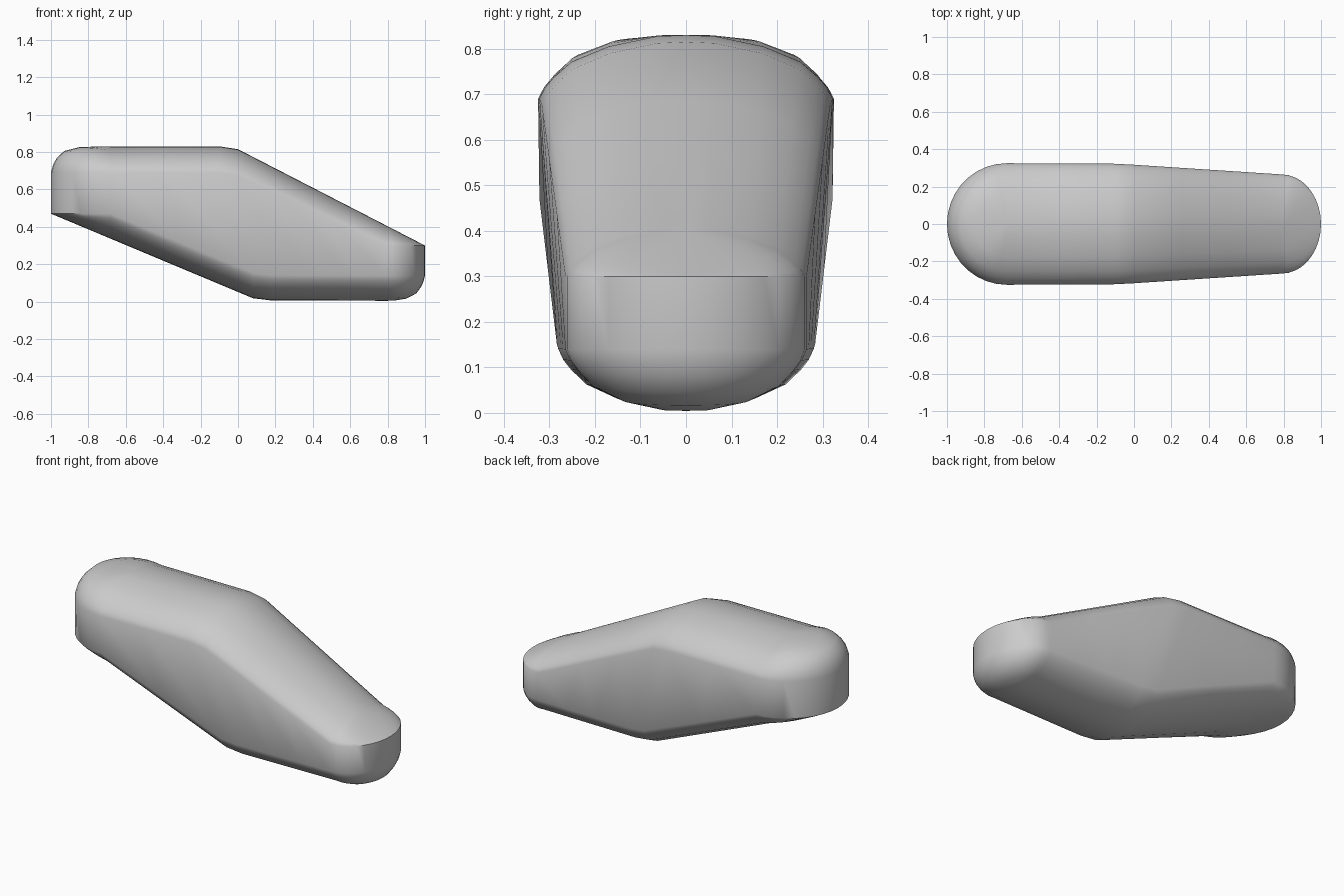
import bpy
import bmesh
import math

old = bpy.data.objects.get("Cube")
if old:
    bpy.data.objects.remove(old)

# Centre lines of the crown and the belly, as (x, z)
TOP_LINE = [(-1, 0.83), (-0.1, 0.83), (0.0, 0.815), (1, 0.30)]
LOW_LINE = [(-1, 0.47), (0.08, 0.018), (0.18, 0.006), (1, 0.004)]
# Half widths at the upper and the lower shoulder, as (x, y)
TOP_WIDTH = [(-0.68, 0.325), (-0.08, 0.322), (0.79, 0.265)]
LOW_WIDTH = [(-0.68, 0.322), (0.1, 0.283), (0.79, 0.265)]
# Crown section: share of the half width, share of the shoulder drop
CROWN = [(1, 1), (0.96, 0.82), (0.9, 0.66), (0.78, 0.42), (0.53, 0.18),
         (0.2, 0.02), (0, 0)]
BACK, FRONT = -0.68, 0.79
STEPS = 9


def lerp(points, x):
    for (x0, y0), (x1, y1) in zip(points, points[1:]):
        if x <= x1:
            return y0 + (y1 - y0) * max(0, (x - x0) / (x1 - x0))
    return points[-1][1]


def outline(stations, widths):
    """Closed rounded plan: (spine x, edge x, edge y, cap direction)."""
    right = []
    for i in range(STEPS):
        a = math.pi / 2 * i / STEPS
        c, s = math.cos(a), math.sin(a)
        right.append((FRONT, FRONT + (1 - FRONT) * c, widths[-1][1] * s, c))
    side = [(x, x, lerp(widths, x), 0) for x in reversed(stations)]
    left = []
    for i in range(1, STEPS + 1):
        a = math.pi / 2 * i / STEPS
        c, s = math.sin(a), math.cos(a)
        left.append((BACK, BACK - (1 + BACK) * c, widths[0][1] * s, -c))
    half = right + side + left
    return half + [(sx, x, -y, c) for sx, x, y, c in half[-2:0:-1]]


def top_point(sx, x, y, c, s, f):
    px = sx + (x - sx) * s
    drop = lerp(TOP_LINE, x) - 0.30 if x > FRONT else lerp([(0, 0.14), (FRONT, 0.108)], x)
    return px, y * s, lerp(TOP_LINE, px) - drop * f ** (1 + max(0, -c))


def low_point(sx, x, y, c, s, f):
    px = sx + (x - sx) * s
    drop = 0.47 - lerp(LOW_LINE, x) if x < BACK else lerp([(BACK, 0.134), (0.1, 0.135)], x)
    return px, y * s, lerp(LOW_LINE, px) + drop * f ** (1 + 0.4 * max(0, c))


# Body shell: crown rings, wall and belly rings
top_plan = outline([BACK, -0.4, -0.1, 0.0, 0.25, 0.5, FRONT], TOP_WIDTH)
low_plan = outline([BACK, -0.3, 0.08, 0.18, 0.4, 0.6, FRONT], LOW_WIDTH)
bm = bmesh.new()
rings = [[bm.verts.new(top_point(*p, s, f)) for p in top_plan] for s, f in reversed(CROWN)]
rings += [[bm.verts.new(low_point(*p, s, f)) for p in low_plan] for s, f in CROWN]
for a, b in zip(rings, rings[1:]):
    for i in range(len(a)):
        j = (i + 1) % len(a)
        bm.faces.new((a[i], b[i], b[j], a[j]))
bmesh.ops.remove_doubles(bm, verts=bm.verts, dist=0.0005)
bmesh.ops.recalc_face_normals(bm, faces=bm.faces)

mesh = bpy.data.meshes.new("body")
bm.to_mesh(mesh)
bm.free()
body = bpy.data.objects.new("body", mesh)
bpy.context.collection.objects.link(body)

# Plain grey finish
grey = bpy.data.materials.new("light grey")
grey.use_nodes = True
colour = (0.6, 0.6, 0.6, 1)
grey.diffuse_color = colour
grey.node_tree.nodes["Principled BSDF"].inputs["Base Color"].default_value = colour
mesh.materials.append(grey)

bpy.ops.object.select_all(action="DESELECT")
body.select_set(True)
bpy.context.view_layer.objects.active = body
bpy.ops.object.shade_smooth_by_angle(angle=math.radians(42))
